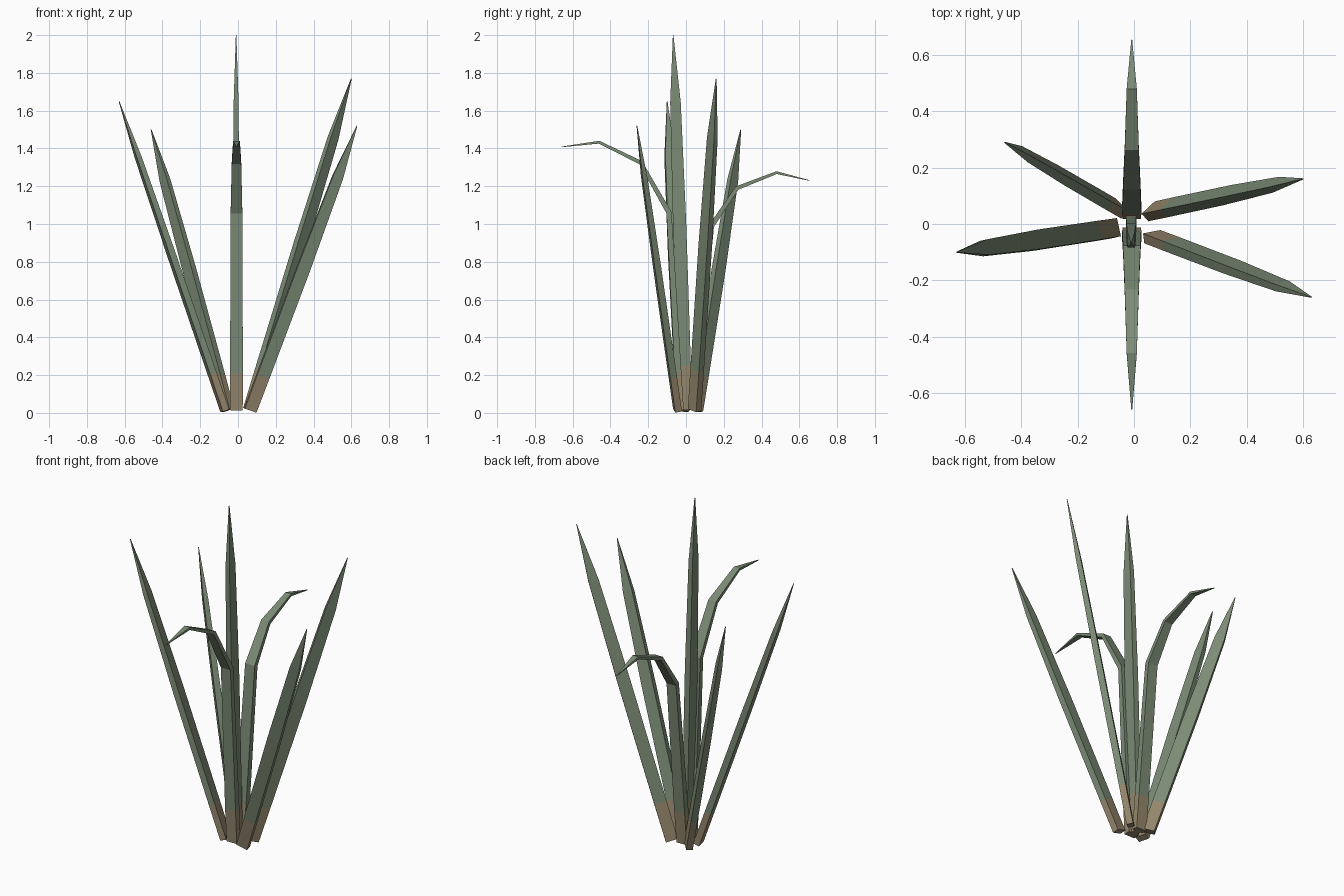
import bpy, bmesh
from math import radians, cos, sin
from mathutils import Vector

if "Cube" in bpy.data.objects:
    bpy.data.objects.remove(bpy.data.objects["Cube"])


def material(name, rgb):
    m = bpy.data.materials.new(name)
    m.diffuse_color = (*rgb, 1)
    m.use_nodes = True
    m.node_tree.nodes["Principled BSDF"].inputs["Base Color"].default_value = m.diffuse_color
    return m


GREEN = material("leaf_green", (0.20, 0.26, 0.18))
TAN = material("dry_base", (0.30, 0.24, 0.15))


def blade(name, path, widths, thicks, roll):
    """Sweep a rectangle along a path; roll 0 keeps the wide face turned up."""
    pts = [Vector(p) for p in path]
    radial = pts[-1] - pts[0]
    radial.z = 0
    side = Vector((0, 0, 1)).cross(radial.normalized())
    c, s = cos(radians(roll)), sin(radians(roll))
    bm = bmesh.new()
    rings = []
    for i, p in enumerate(pts):
        d_in = (p - pts[max(i - 1, 0)]).normalized()
        d_out = (pts[min(i + 1, len(pts) - 1)] - p).normalized()
        up = (d_in + d_out).normalized().cross(side)
        w = (side * c + up * s) * widths[i] / 2
        n = (up * c - side * s) * thicks[i] / 2
        rings.append([bm.verts.new(p + a * w + b * n)
                      for a, b in ((-1, -1), (1, -1), (1, 1), (-1, 1))])
    bm.faces.new(rings[0][::-1]).material_index = 1
    bm.faces.new(rings[-1])
    for i in range(len(rings) - 1):
        for k in range(4):
            j = (k + 1) % 4
            f = bm.faces.new((rings[i][k], rings[i][j], rings[i + 1][j], rings[i + 1][k]))
            f.material_index = 1 if i == 0 else 0
    bmesh.ops.recalc_face_normals(bm, faces=bm.faces)
    me = bpy.data.meshes.new(name)
    bm.to_mesh(me)
    bm.free()
    me.materials.append(GREEN)
    me.materials.append(TAN)
    bpy.context.collection.objects.link(bpy.data.objects.new(name, me))


# Straight blades: base, tip, roll
straight = {
    "blade_right_back": ((0.062, 0.045, 0.015), (0.60, 0.16, 1.77), -60),
    "blade_right_front": ((0.065, -0.045, 0.015), (0.63, -0.26, 1.52), -60),
    "blade_left_back": ((-0.055, 0.055, 0.015), (-0.46, 0.29, 1.50), 75),
    "blade_left_front": ((-0.07, -0.015, 0.012), (-0.63, -0.10, 1.65), 4),
    "blade_centre": ((-0.01, 0.0, 0.015), (-0.01, -0.068, 2.0), 90),
}
for name, (base, tip, roll) in straight.items():
    a, b = Vector(base), Vector(tip)
    blade(name, [a.lerp(b, t) for t in (0, 0.12, 0.5, 0.82, 1)],
          (0.066, 0.068, 0.07, 0.056, 0.003), (0.036, 0.036, 0.034, 0.026, 0.003), roll)

# Drooping blades: bent paths in the y-z plane
bent = {
    "drooping_blade_front": ((-0.03, 0.015), (-0.042, 0.21), (-0.09, 1.06),
                             (-0.24, 1.325), (-0.46, 1.433), (-0.66, 1.408)),
    "drooping_blade_back": ((0.035, 0.015), (0.055, 0.21), (0.135, 0.99),
                            (0.27, 1.19), (0.48, 1.272), (0.655, 1.23)),
}
for name, yz in bent.items():
    blade(name, [(-0.008, y, z) for y, z in yz],
          (0.066, 0.068, 0.062, 0.05, 0.036, 0.003),
          (0.036, 0.036, 0.028, 0.022, 0.015, 0.003), 0)
